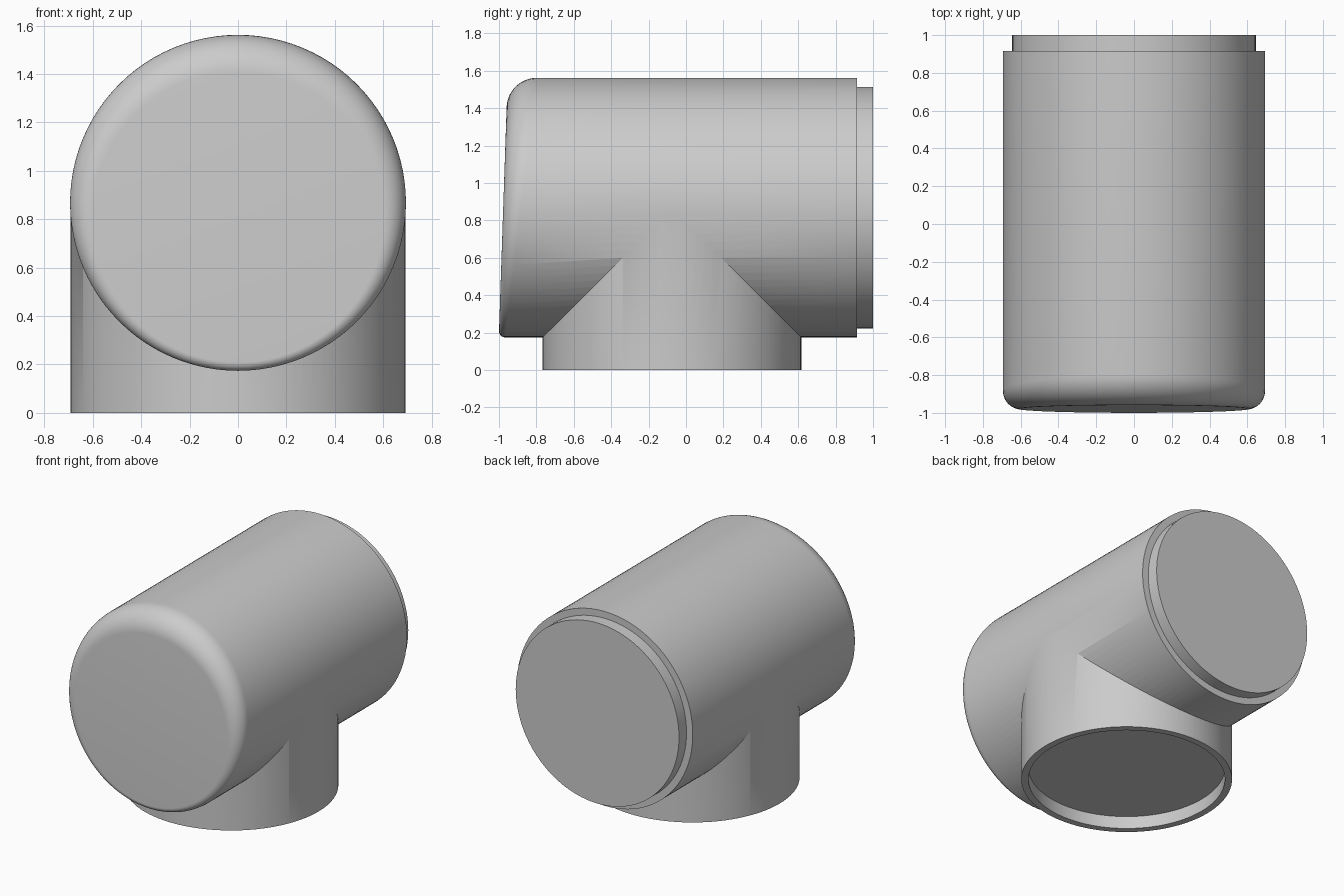
import bpy, bmesh
from math import sin, cos, pi, radians

cube = bpy.data.objects.get("Cube")
if cube:
    bpy.data.objects.remove(cube, do_unlink=True)

SEGMENTS = 96
RADIUS = 0.694       # main barrel
BRANCH_RADIUS = 0.692
AXIS_Z = 0.868       # height of the barrel axis
BRANCH_Y = -0.075

grey = bpy.data.materials.new("plain grey")
grey.use_nodes = True
grey.diffuse_color = (0.6, 0.6, 0.6, 1)
grey.node_tree.nodes["Principled BSDF"].inputs["Base Color"].default_value = grey.diffuse_color


def tube(name, rings):
    """Closed skin through a list of rings, capped at both ends."""
    bm = bmesh.new()
    loops = [[bm.verts.new(p) for p in ring] for ring in rings]
    for a, b in zip(loops, loops[1:]):
        for i in range(SEGMENTS):
            j = (i + 1) % SEGMENTS
            bm.faces.new((a[i], a[j], b[j], b[i]))
    bm.faces.new(loops[0])
    bm.faces.new(loops[-1])
    bmesh.ops.recalc_face_normals(bm, faces=bm.faces)
    mesh = bpy.data.meshes.new(name)
    bm.to_mesh(mesh)
    bm.free()
    mesh.materials.append(grey)
    obj = bpy.data.objects.new(name, mesh)
    bpy.context.collection.objects.link(obj)
    return obj


ANGLES = [2 * pi * i / SEGMENTS for i in range(SEGMENTS)]


def barrel_ring(radius, y):
    return [(radius * cos(a), y, AXIS_Z + radius * sin(a)) for a in ANGLES]


def nose_ring(t):
    """Ring of the rounded nose: fillet grows upward, end face leans back."""
    ring = []
    for a in ANGLES:
        fillet = 0.095 + 0.06 * sin(a)
        r = RADIUS - fillet * (1 - cos(t))
        z = AXIS_Z + r * sin(a)
        y = -1 + 0.034 * (z - 0.2) + fillet * (1 - sin(t))
        ring.append((r * cos(a), y, z))
    return ring


def branch_ring(radius, z):
    return [(radius * cos(a), BRANCH_Y + radius * sin(a), z) for a in ANGLES]


# Barrel with rounded sloping nose and stepped spigot at the back
STEPS = 12
nose = [nose_ring(pi / 2 * (1 - i / STEPS)) for i in range(STEPS + 1)]
body = tube("tee_body", nose + [
    barrel_ring(RADIUS, 0.915), barrel_ring(0.645, 0.915), barrel_ring(0.645, 1.0)])

# Downward branch with a shallow socket in its mouth
branch = tube("branch_pipe", [
    branch_ring(0.645, 0.09), branch_ring(0.645, 0),
    branch_ring(BRANCH_RADIUS, 0), branch_ring(BRANCH_RADIUS, AXIS_Z)])
branch.hide_render = True

# Weld the branch to the barrel
union = body.modifiers.new("join_branch", "BOOLEAN")
union.operation = "UNION"
union.solver = "EXACT"
union.object = branch
bpy.ops.object.select_all(action="DESELECT")
body.select_set(True)
bpy.context.view_layer.objects.active = body
bpy.ops.object.modifier_apply(modifier=union.name)
bpy.data.objects.remove(branch, do_unlink=True)
bpy.ops.object.shade_smooth_by_angle(angle=radians(30))
